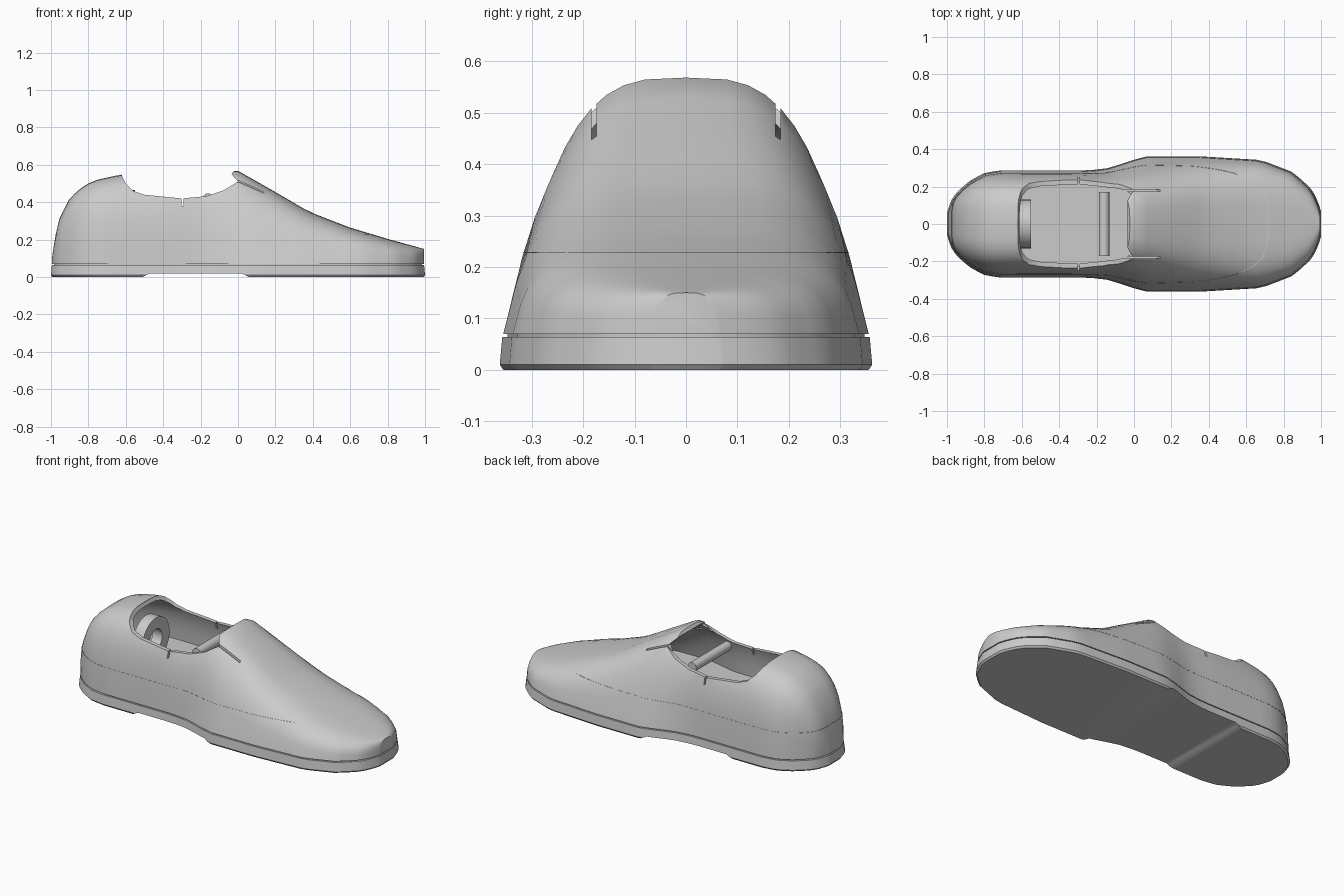
import bpy, bmesh, math
from mathutils import Matrix

cube = bpy.data.objects.get("Cube")
if cube:
    bpy.data.objects.remove(cube, do_unlink=True)

grey = bpy.data.materials.new("light_grey")
grey.use_nodes = True
grey.diffuse_color = (0.6, 0.6, 0.6, 1)
grey.node_tree.nodes["Principled BSDF"].inputs["Base Color"].default_value = (0.6, 0.6, 0.6, 1)

# Half width of the footprint, ridge height and side lean, along the length
WIDTH = [(-1, .05), (-.985, .1), (-.97, .135), (-.93, .18), (-.87, .23), (-.8, .265),
         (-.72, .28), (-.25, .28), (-.15, .29), (-.05, .32), (.05, .355), (.35, .355),
         (.68, .335), (.85, .27), (.95, .18), (.985, .11), (1, .06)]
HEIGHT = [(-1, .1), (-.985, .2), (-.965, .3), (-.91, .41), (-.86, .465), (-.78, .515), (-.62, .55),
          (0, .568), (.2, .455), (.38, .35), (.6, .265), (.8, .205), (1, .15)]
TAPER = [(-1, .12), (-.3, .12), (.05, .65), (1, .65)]
BASE = 0.07
ROUND = 0.6
STATIONS = [-math.cos(math.pi * i / 44) for i in range(45)]


def sample(table, x):
    for (x0, v0), (x1, v1) in zip(table, table[1:]):
        if x <= x1:
            return v0 + (v1 - v0) * (x - x0) / (x1 - x0)
    return table[-1][1]


def finish(bm, name):
    bmesh.ops.recalc_face_normals(bm, faces=bm.faces)
    mesh = bpy.data.meshes.new(name)
    bm.to_mesh(mesh)
    bm.free()
    mesh.materials.append(grey)
    ob = bpy.data.objects.new(name, mesh)
    bpy.context.collection.objects.link(ob)
    return ob


def bridge(bm, rings):
    loops = [[bm.verts.new(p) for p in ring] for ring in rings]
    for a, b in zip(loops, loops[1:]):
        for i in range(len(a)):
            j = (i + 1) % len(a)
            bm.faces.new((a[i], a[j], b[j], b[i]))
    bm.faces.new(loops[0])
    bm.faces.new(loops[-1])


def section(x, scale, inset):
    w, h = sample(WIDTH, x) - inset, sample(HEIGHT, x) - inset - BASE
    w, h = max(w, .01), max(h, .01)
    ring = []
    for i in range(21):
        a = math.pi * i / 20
        c, s = math.cos(a), max(math.sin(a), 0)
        z = h * s ** ROUND
        y = math.copysign(abs(c) ** ROUND, c) * w * (1 - sample(TAPER, x) * z)
        ring.append((x * scale, y, z + BASE))
    return ring


def body(name, scale, inset):
    bm = bmesh.new()
    bridge(bm, [section(x, scale, inset) for x in STATIONS])
    return finish(bm, name)


def slab(name, levels):
    # Stack of footprint outlines given as (height, growth)
    rings = []
    for z, grow in levels:
        side = [(x * (.993 + grow), sample(WIDTH, x) + grow) for x in STATIONS]
        rings.append([(x, y, z) for x, y in side] + [(x, -y, z) for x, y in reversed(side)])
    bm = bmesh.new()
    bridge(bm, rings)
    return finish(bm, name)


def prism(name, profile, half=.6):
    bm = bmesh.new()
    bridge(bm, [[(x, y, z) for x, z in profile] for y in (-half, half)])
    return finish(bm, name)


def box(name, lo, hi):
    bm = bmesh.new()
    size = [b - a for a, b in zip(lo, hi)]
    mid = [(a + b) / 2 for a, b in zip(lo, hi)]
    bmesh.ops.create_cube(bm, size=1, matrix=Matrix.Translation(mid) @ Matrix.Diagonal((*size, 1)))
    return finish(bm, name)


def carve(ob, tool, operation="DIFFERENCE"):
    mod = ob.modifiers.new("carve", "BOOLEAN")
    mod.operation, mod.solver, mod.object = operation, "EXACT", tool
    bpy.context.view_layer.objects.active = ob
    bpy.ops.object.modifier_apply(modifier=mod.name)
    bpy.data.objects.remove(tool, do_unlink=True)


# Upper: tongue slits and side notches are cut while it is solid
upper = body("upper", .995, 0)
for side in (-1, 1):
    y0, y1 = sorted((side * .174, side * .184))
    carve(upper, box("slit_cutter", (-.1, y0, .431), (.14, y1, .7)))
carve(upper, box("notch_cutter", (-.302, -.5, .381), (-.292, .5, .7)))

# Scooped collar opening and hollow inside
carve(upper, prism("collar_cutter", [
    (-.62, .8), (-.62, .54), (-.6, .5), (-.56, .46), (-.5, .44), (-.3, .42), (-.17, .432),
    (-.08, .462), (0, .51), (-.035, .55), (-.015, .575), (-.015, .8)]))
cavity = body("cavity", .973, .022)
carve(cavity, box("cavity_limit", (-2, -1, .23), (.52, 1, 1)), "INTERSECT")
carve(upper, cavity)

# Fine seam around the upper
seam = body("seam", .997, -.001)
carve(seam, box("seam_slice", (-2, -1, .227), (2, 1, .2295)), "INTERSECT")

# Sole with a shallow raised arch, and the recessed welt above it
sole = slab("sole", [(0, 0), (.01, .007), (.064, .002)])
carve(sole, prism("arch_cutter", [(-.51, -.1), (-.51, 0), (-.47, .02), (.02, .02), (.06, 0), (.06, -.1)]))
welt = slab("welt", [(.05, -.008), (.085, -.008)])

# Inner cross bar
bm = bmesh.new()
bmesh.ops.create_cone(bm, cap_ends=True, segments=20, radius1=.028, radius2=.028, depth=.34,
                      matrix=Matrix.Translation((-.16, 0, .42)) @ Matrix.Rotation(math.pi / 2, 4, "X"))
bar = finish(bm, "cross_bar")

# Heel ring: a flat washer standing inside the heel
bm = bmesh.new()
corners = [(-.615, .06), (-.55, .06), (-.55, .13), (-.615, .13)]
loops = []
for i in range(32):
    a = math.tau * i / 32
    loops.append([bm.verts.new((x, r * math.cos(a), .335 + r * math.sin(a))) for x, r in corners])
for i, a in enumerate(loops):
    b = loops[(i + 1) % 32]
    for k in range(4):
        bm.faces.new((a[k], a[(k + 1) % 4], b[(k + 1) % 4], b[k]))
ring = finish(bm, "heel_ring")

# Smooth shading with crisp edges
for ob in (upper, seam, sole, welt, bar, ring):
    bpy.ops.object.select_all(action="DESELECT")
    ob.select_set(True)
    bpy.context.view_layer.objects.active = ob
    bpy.ops.object.shade_smooth_by_angle(angle=math.radians(35))
